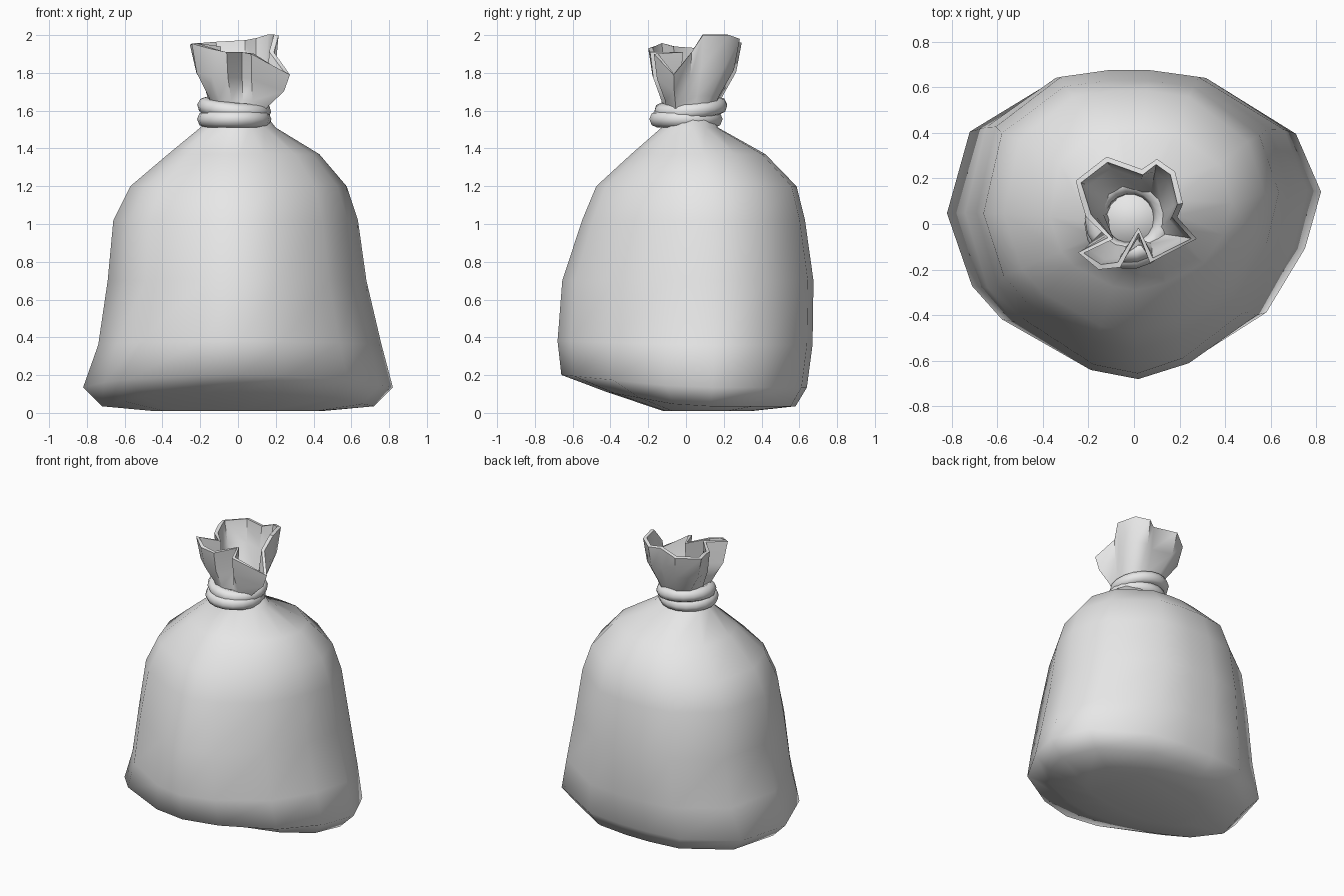
import bpy, math

if "Cube" in bpy.data.objects:
    bpy.data.objects.remove(bpy.data.objects["Cube"])

cloth = bpy.data.materials.new("grey cloth")
cloth.diffuse_color = (0.8, 0.8, 0.8, 1)
cloth.use_nodes = True
cloth.node_tree.nodes["Principled BSDF"].inputs["Base Color"].default_value = cloth.diffuse_color


def finish(obj, angle):
    obj.data.materials.append(cloth)
    bpy.ops.object.select_all(action='DESELECT')
    obj.select_set(True)
    bpy.context.view_layer.objects.active = obj
    bpy.ops.object.shade_smooth_by_angle(angle=math.radians(angle))


def loft(name, rings, caps):
    """Skin a stack of counter-clockwise rings, listed from low to high."""
    n = len(rings[0])
    verts = [p for r in rings for p in r]
    faces = [(k * n + i, k * n + (i + 1) % n, (k + 1) * n + (i + 1) % n, (k + 1) * n + i)
             for k in range(len(rings) - 1) for i in range(n)]
    if caps:
        top = (len(rings) - 1) * n
        faces += [tuple(reversed(range(n))), tuple(range(top, top + n))]
    mesh = bpy.data.meshes.new(name)
    mesh.from_pydata(verts, [], faces)
    mesh.update()
    obj = bpy.data.objects.new(name, mesh)
    bpy.context.collection.objects.link(obj)
    return obj


# Sack body: one plan outline, stretched to the extents of every level
outline = [(-.82, .05), (-.72, .43), (-.38, .65), (-.13, .68), (.08, .68), (.34, .65),
           (.71, .42), (.82, .15), (.75, -.11), (.58, -.40), (.26, -.61), (.02, -.68),
           (-.21, -.64), (-.58, -.43), (-.71, -.28)][::-1]
# z, lift towards the front, x min, x max, y min, y max
levels = [(.01, 0, -.45, .45, -.12, .35),
          (.035, .18, -.72, .72, -.42, .58),
          (.135, .10, -.82, .82, -.66, .64),
          (.36, .03, -.74, .76, -.68, .67),
          (.70, 0, -.69, .68, -.655, .675),
          (1.02, 0, -.66, .635, -.55, .63),
          (1.20, 0, -.57, .575, -.475, .585),
          (1.37, 0, -.37, .43, -.29, .42),
          (1.51, 0, -.20, .20, -.13, .17),
          (1.60, 0, -.13, .13, -.12, .14)]
rings = []
for z, lift, x0, x1, y0, y1 in levels:
    ring = []
    for u, v in outline:
        x = u / .82 * (x1 if u > 0 else -x0)
        y = v / .68 * (y1 if v > 0 else -y0)
        ring.append((x, y, z + lift * max(0, -y)))
    rings.append(ring)
finish(loft("sack_body", rings, True), 80)

# Gathered mouth: round at the neck, spreading to a crumpled rim
rim = [(-.12, .295, 1.96), (.035, .24, 1.97), (.10, .285, 1.98), (.18, .23, 2.0),
       (.215, .09, 2.0), (.19, .03, 1.91), (.275, -.065, 1.79), (.07, -.17, 1.90),
       (.02, -.04, 1.91), (-.06, -.19, 1.91), (-.155, -.20, 1.93), (-.245, -.125, 1.955),
       (-.115, -.06, 1.94), (-.21, .03, 1.93), (-.235, .11, 1.95), (-.255, .19, 1.95)][::-1]
rings = []
for t, spread in ((0, 0), (.25, .28), (.6, .8), (1, 1)):
    ring = []
    for i, (x, y, z) in enumerate(rim):
        a = math.radians(102 + 22.5 * (i + 1))
        cx, cy = .14 * math.cos(a), .02 + .13 * math.sin(a)
        ring.append((cx + (x - cx) * spread, cy + (y - cy) * spread, 1.57 + (z - 1.57) * t))
    rings.append(ring)
mouth = loft("gathered_mouth", rings, False)
bpy.context.view_layer.objects.active = mouth
mod = mouth.modifiers.new("thickness", 'SOLIDIFY')
mod.thickness = .025
mod.offset = -1
bpy.ops.object.modifier_apply(modifier=mod.name)
finish(mouth, 50)

# Two turns of rope around the neck
for name, loc, rot in (("lower_rope", (-.02, 0, 1.555), (0, 0, 0)),
                       ("upper_rope", (-.02, .025, 1.612), (.1, .1, 0))):
    bpy.ops.mesh.primitive_torus_add(location=loc, rotation=rot, major_segments=18,
                                     minor_segments=8, major_radius=.152, minor_radius=.045)
    rope = bpy.context.object
    rope.name = name
    finish(rope, 80)
